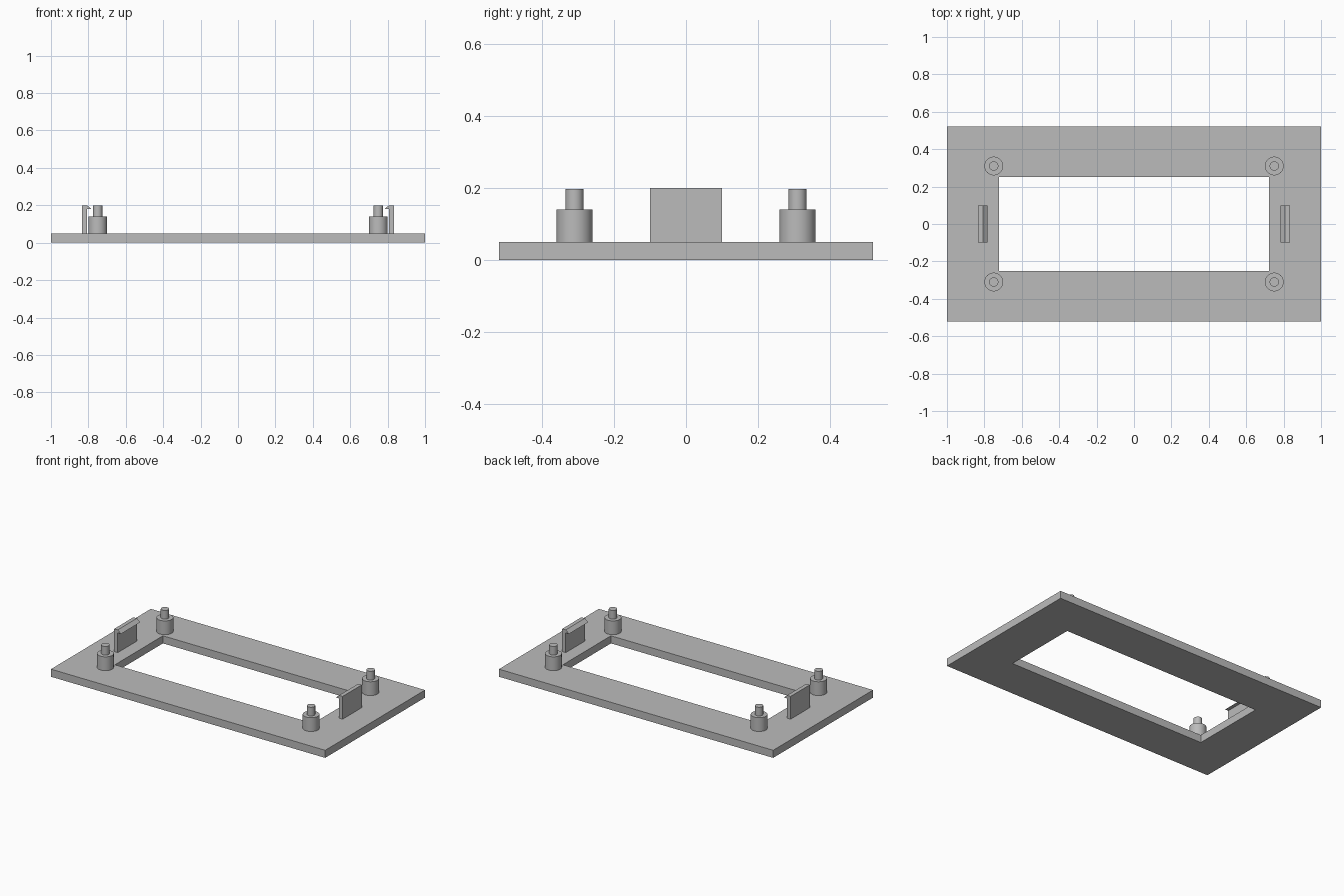
import bpy, bmesh
from math import pi

if "Cube" in bpy.data.objects:
    bpy.data.objects.remove(bpy.data.objects["Cube"])

grey = bpy.data.materials.new("plain grey")
grey.diffuse_color = (0.5, 0.5, 0.5, 1)
grey.use_nodes = True
grey.node_tree.nodes["Principled BSDF"].inputs["Base Color"].default_value = grey.diffuse_color


def finish(name, bm):
    bmesh.ops.recalc_face_normals(bm, faces=bm.faces)
    mesh = bpy.data.meshes.new(name)
    bm.to_mesh(mesh)
    bm.free()
    mesh.materials.append(grey)
    obj = bpy.data.objects.new(name, mesh)
    bpy.context.collection.objects.link(obj)
    return obj


def extrude(bm, faces, vec):
    res = bmesh.ops.extrude_face_region(bm, geom=faces)
    verts = [g for g in res["geom"] if isinstance(g, bmesh.types.BMVert)]
    bmesh.ops.translate(bm, verts=verts, vec=vec)


def base_frame():
    # flat ring between outer and inner rectangles, given thickness
    bm = bmesh.new()
    corners = [(-1, -1), (1, -1), (1, 1), (-1, 1)]
    outer = [bm.verts.new((x * 1.0, y * 0.52, 0)) for x, y in corners]
    inner = [bm.verts.new((x * 0.7225, y * 0.25, 0)) for x, y in corners]
    for i in range(4):
        j = (i + 1) % 4
        bm.faces.new((outer[i], outer[j], inner[j], inner[i]))
    extrude(bm, bm.faces[:], (0, 0, 0.05))
    finish("base_frame", bm)


def peg(name, x, y):
    # wide standoff with a thin pin, as one lathed profile
    bm = bmesh.new()
    profile = [(0, 0.05), (0.05, 0.05), (0.05, 0.141), (0.025, 0.141),
               (0.025, 0.198), (0, 0.198)]
    verts = [bm.verts.new((r, 0, z)) for r, z in profile]
    edges = [bm.edges.new(p) for p in zip(verts, verts[1:])]
    bmesh.ops.spin(bm, geom=verts + edges, cent=(0, 0, 0), axis=(0, 0, 1),
                   angle=2 * pi, steps=48)
    bmesh.ops.remove_doubles(bm, verts=bm.verts, dist=0.0001)
    obj = finish(name, bm)
    obj.location = (x, y, 0)
    bpy.ops.object.select_all(action="DESELECT")
    obj.select_set(True)
    bpy.context.view_layer.objects.active = obj
    bpy.ops.object.shade_smooth_by_angle(angle=pi / 6)


def clip(name, side):
    # upright tab with a sloped hook pointing towards the opening
    bm = bmesh.new()
    profile = [(0.833, 0.05), (0.833, 0.2), (0.807, 0.2), (0.783, 0.18),
               (0.807, 0.18), (0.807, 0.05)]
    face = bm.faces.new([bm.verts.new((side * x, -0.1, z)) for x, z in profile])
    extrude(bm, [face], (0, 0.2, 0))
    finish(name, bm)


base_frame()
for side, label in ((-1, "left"), (1, "right")):
    clip(label + "_clip", side)
    peg(label + "_front_peg", side * 0.75, -0.31)
    peg(label + "_back_peg", side * 0.75, 0.31)
